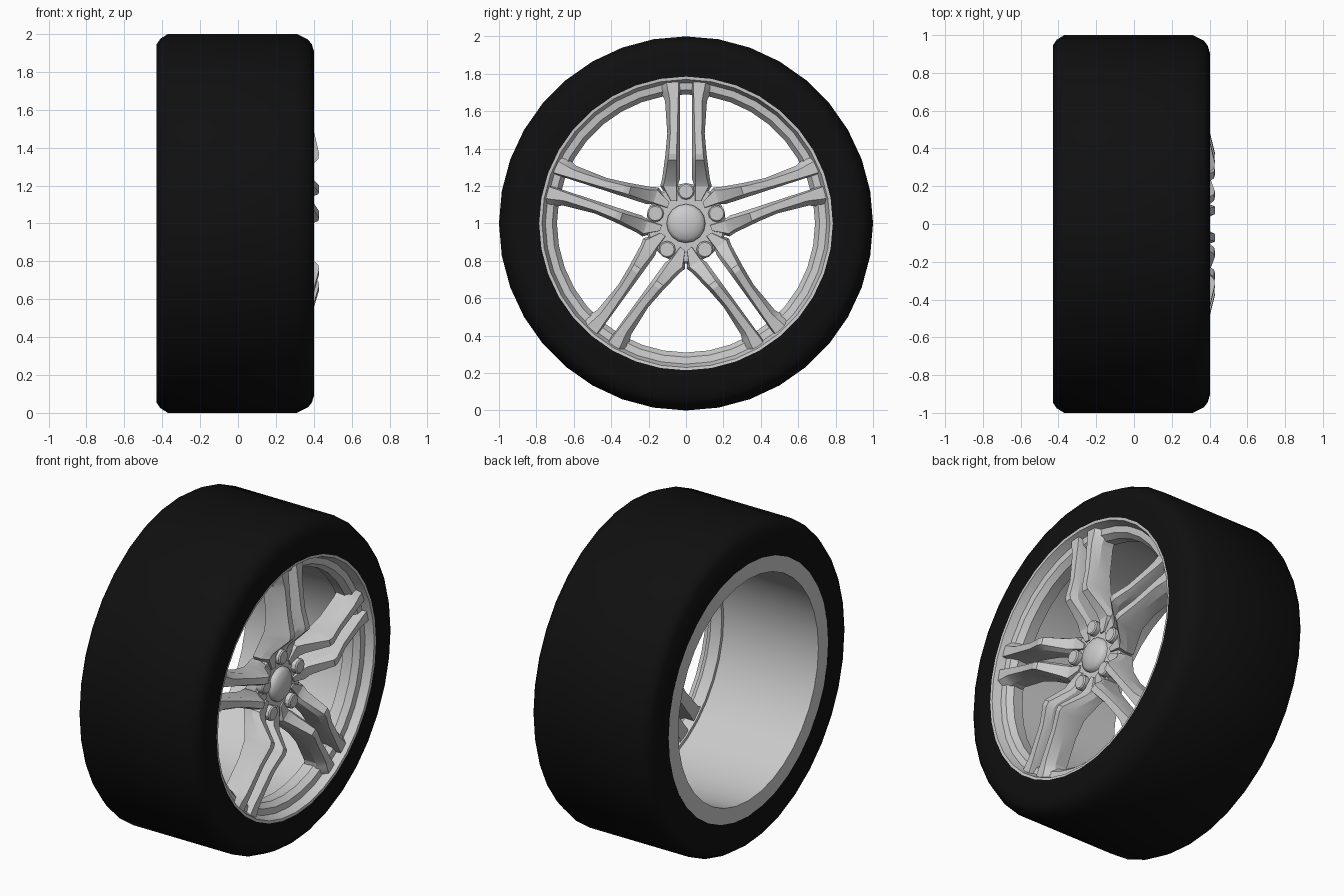
import bpy, bmesh
from math import sin, cos, pi, radians

if "Cube" in bpy.data.objects:
    bpy.data.objects.remove(bpy.data.objects["Cube"])


def finish(bm, name, angle=30, mat=None):
    bmesh.ops.recalc_face_normals(bm, faces=bm.faces)
    me = bpy.data.meshes.new(name)
    bm.to_mesh(me)
    bm.free()
    ob = bpy.data.objects.new(name, me)
    bpy.context.collection.objects.link(ob)
    if mat:
        me.materials.append(mat)
    bpy.ops.object.select_all(action='DESELECT')
    ob.select_set(True)
    bpy.context.view_layer.objects.active = ob
    if angle:
        bpy.ops.object.shade_smooth_by_angle(angle=radians(angle))
    return ob


def lathe(bm, profile, n, cy=0.0, cz=1.0, closed=False):
    """Revolve (x, radius) points around an axis along x; radius 0 makes a pole."""
    rings = []
    for x, r in profile:
        if r == 0:
            rings.append([bm.verts.new((x, cy, cz))] * n)
        else:
            rings.append([bm.verts.new((x, cy + r * sin(2 * pi * i / n),
                                        cz + r * cos(2 * pi * i / n))) for i in range(n)])
    pairs = list(zip(rings, rings[1:]))
    if closed:
        pairs.append((rings[-1], rings[0]))
    for a, b in pairs:
        for i in range(n):
            j = (i + 1) % n
            quad = list(dict.fromkeys([a[i], a[j], b[j], b[i]]))
            bm.faces.new(quad)


black = bpy.data.materials.new("rubber")
black.diffuse_color = (0.005, 0.005, 0.005, 1)
black.use_nodes = True
black.node_tree.nodes["Principled BSDF"].inputs["Base Color"].default_value = black.diffuse_color

# Tyre
bm = bmesh.new()
lathe(bm, [(-.43, .785), (-.43, .945), (-.41, .975), (-.37, 1), (.31, 1), (.37, .97),
           (.39, .945), (.402, .905), (.402, .785)], 36)
finish(bm, "tyre", 40, black)

# Rim barrel with front lip, recessed step and window ledge
bm = bmesh.new()
lathe(bm, [(-.43, .787), (-.43, .69), (.24, .715), (.24, .695), (.31, .69), (.345, .715),
           (.35, .752), (.385, .765), (.40, .77), (.402, .787)], 36, closed=True)
finish(bm, "rim", 30)

# Ten spoke arms: radius, inner back, inner front, outer front, outer back, x front, x back
STATIONS = [
    (.757, .033, .040, .105, .150, .375, .25),
    (.715, .033, .040, .098, .148, .378, .25),
    (.690, .033, .041, .092, .128, .380, .25),
    (.655, .033, .042, .086, .112, .384, .25),
    (.480, .033, .047, .084, .100, .402, .26),
    (.370, .033, .052, .092, .110, .428, .26),
    (.340, .033, .052, .096, .114, .424, .25),
    (.235, .033, .050, .112, .128, .318, .21),
    (.200, .045, .052, .122, .138, .300, .20),
    (.120, .045, .050, .080, .085, .292, .20),
]
bm = bmesh.new()
for k in range(5):
    a = pi / 2 + k * 2 * pi / 5
    for s in (1, -1):
        rings = []
        for r, ib, inf, of, ob_, xf, xb in STATIONS:
            mid = xb + .75 * (xf - xb)
            pts = [(ib, xb), (ib, mid), (inf, xf), (of, xf), (ob_, mid - .02), (ob_, xb)]
            rings.append([bm.verts.new((x, r * cos(a) - s * l * sin(a),
                                        1 + r * sin(a) + s * l * cos(a))) for l, x in pts])
        for p, q in zip(rings, rings[1:]):
            for i in range(6):
                j = (i + 1) % 6
                bm.faces.new((p[i], p[j], q[j], q[i]))
        bm.faces.new(rings[0])
        bm.faces.new(rings[-1])
finish(bm, "spokes", 20)

# Hub plate
bm = bmesh.new()
lathe(bm, [(.20, 0), (.20, .215), (.27, .215), (.282, .205), (.285, 0)], 20)
finish(bm, "hub", 30)

# Domed centre cap
bm = bmesh.new()
lathe(bm, [(.26, .105), (.30, .103), (.315, .085), (.328, .05), (.333, 0)], 16)
finish(bm, "centre_cap", 50)

# Wheel bolts
bm = bmesh.new()
for k in range(5):
    a = pi / 2 + k * 2 * pi / 5
    lathe(bm, [(.27, .045), (.31, .045), (.317, .038), (.317, 0)], 12,
          .172 * cos(a), 1 + .172 * sin(a))
finish(bm, "wheel_bolts", 30)
